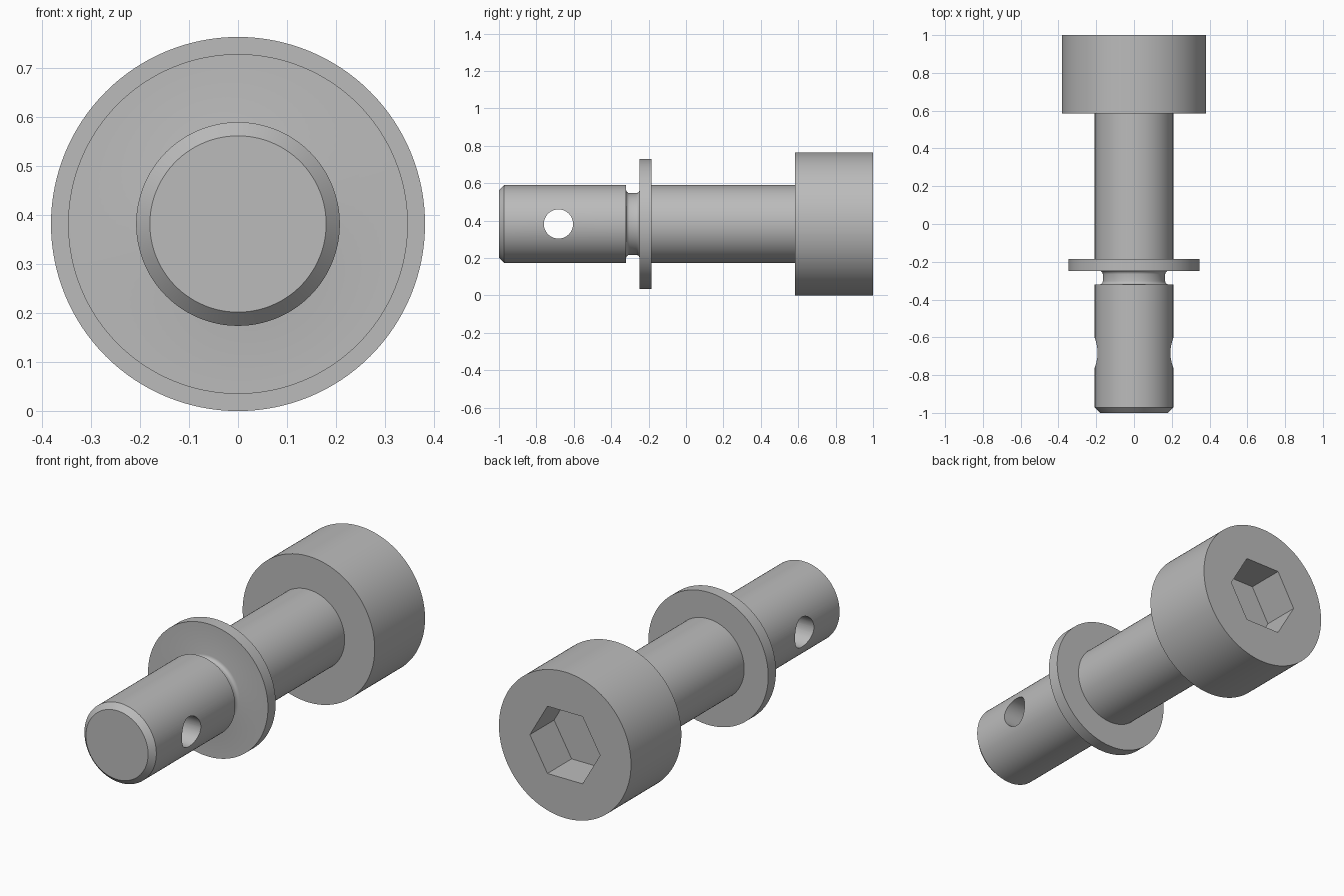
import bpy, bmesh, math
from mathutils import Matrix, Vector

AXIS_Z = 0.382          # height of the pin's centre line
HEAD_R, SHAFT_R, COLLAR_R, GROOVE_R = 0.382, 0.208, 0.347, 0.165

cube = bpy.data.objects.get("Cube")
if cube:
    bpy.data.objects.remove(cube, do_unlink=True)

steel = bpy.data.materials.new("steel_grey")
steel.use_nodes = True
colour = (0.5, 0.5, 0.5, 1)
steel.diffuse_color = colour
steel.node_tree.nodes["Principled BSDF"].inputs["Base Color"].default_value = colour


def finish(name, bm):
    """Turn a bmesh into a named object with outward normals."""
    bmesh.ops.recalc_face_normals(bm, faces=bm.faces)
    mesh = bpy.data.meshes.new(name)
    bm.to_mesh(mesh)
    bm.free()
    mesh.materials.append(steel)
    obj = bpy.data.objects.new(name, mesh)
    bpy.context.collection.objects.link(obj)
    return obj


def lathe(name, profile, steps=128):
    """Spin (radius, y) points around the centre line and cap both ends."""
    bm = bmesh.new()
    centre = Vector((0, 0, AXIS_Z))
    verts = [bm.verts.new((0, y, AXIS_Z + r)) for r, y in profile]
    edges = [bm.edges.new(pair) for pair in zip(verts, verts[1:])]
    bmesh.ops.spin(bm, geom=verts + edges, cent=centre, axis=(0, 1, 0),
                   angle=math.tau, steps=steps)
    bmesh.ops.remove_doubles(bm, verts=bm.verts, dist=0.0001)
    bmesh.ops.holes_fill(bm, edges=[e for e in bm.edges if e.is_boundary], sides=0)
    return finish(name, bm)


def prism(name, sides, radius, length, matrix):
    """Capped prism along its local z axis."""
    bm = bmesh.new()
    bmesh.ops.create_cone(bm, cap_ends=True, segments=sides, radius1=radius,
                          radius2=radius, depth=length, matrix=matrix)
    return finish(name, bm)


def fillet(y, start, size=0.018, steps=4):
    """Quarter arc blending the groove floor into one of its walls."""
    arc = [start + math.pi / 2 * i / steps for i in range(steps + 1)]
    return [(GROOVE_R + size + size * math.cos(a), y + size * math.sin(a)) for a in arc]


# One turned solid: chamfered tip, groove, collar, shaft and head
groove = fillet(-0.302, -math.pi / 2)
groove = [(r, y) for r, y in groove][::-1]
tip_wall = [(2 * (GROOVE_R + 0.018) - r, y) for r, y in groove][::-1]
collar_wall = [(r, -0.568 - y) for r, y in tip_wall][::-1]
pin = lathe("pin", [
    (0.18, -1), (SHAFT_R, -0.972), (SHAFT_R, -0.32),
    *tip_wall, *collar_wall,
    (COLLAR_R, -0.248), (COLLAR_R, -0.184), (SHAFT_R, -0.184),
    (SHAFT_R, 0.584), (HEAD_R, 0.584), (HEAD_R, 1),
])

# Cross hole through the tip and hexagonal socket in the head
cross_hole = prism("cross_hole", 64, 0.078, 1,
                   Matrix.Translation((0, -0.682, AXIS_Z)) @ Matrix.Rotation(math.pi / 2, 4, "Y"))
socket = prism("hex_socket", 6, 0.203, 0.4,
               Matrix.Translation((0, 1, AXIS_Z)) @ Matrix.Rotation(math.pi / 2, 4, "X")
               @ Matrix.Rotation(math.pi / 2, 4, "Z"))

# A hexagon corner must point along x
corner = max(socket.data.vertices, key=lambda v: v.co.x).co
if abs(corner.z - AXIS_Z) > 0.01:
    turn = (Matrix.Translation((0, 0, AXIS_Z)) @ Matrix.Rotation(math.pi / 6, 4, "Y")
            @ Matrix.Translation((0, 0, -AXIS_Z)))
    socket.data.transform(turn)

bpy.context.view_layer.objects.active = pin
pin.select_set(True)
for cutter in (cross_hole, socket):
    cutter.hide_render = True
    cut = pin.modifiers.new(cutter.name, "BOOLEAN")
    cut.operation = "DIFFERENCE"
    cut.solver = "EXACT"
    cut.object = cutter
    bpy.ops.object.modifier_apply(modifier=cut.name)
    bpy.data.objects.remove(cutter, do_unlink=True)

bpy.ops.object.shade_smooth_by_angle(angle=math.radians(28))
